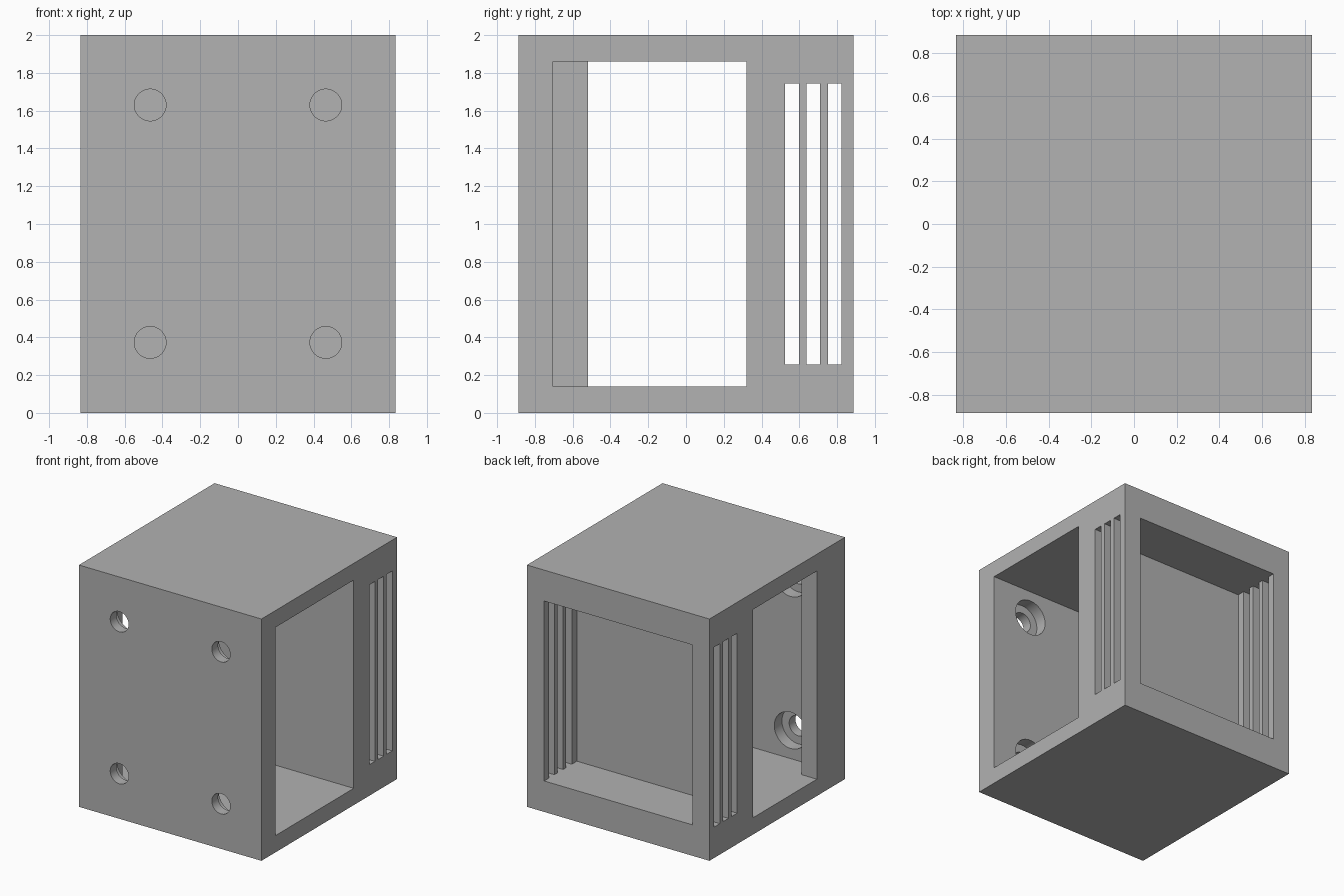
import bpy
import bmesh
from math import pi
from mathutils import Matrix, Vector

if "Cube" in bpy.data.objects:
    bpy.data.objects.remove(bpy.data.objects["Cube"], do_unlink=True)

# Single grey plastic
grey = bpy.data.materials.new("grey_plastic")
grey.use_nodes = True
colour = (0.445, 0.445, 0.445, 1)
grey.diffuse_color = colour
grey.node_tree.nodes["Principled BSDF"].inputs["Base Color"].default_value = colour


def finish(name, bm):
    mesh = bpy.data.meshes.new(name)
    bm.to_mesh(mesh)
    bm.free()
    mesh.materials.append(grey)
    obj = bpy.data.objects.new(name, mesh)
    bpy.context.collection.objects.link(obj)
    return obj


def box(name, x, y, z):
    """Box spanning the given (low, high) ranges."""
    bm = bmesh.new()
    bmesh.ops.create_cube(bm, size=1)
    low, high = (Vector(c) for c in zip(x, y, z))
    bmesh.ops.scale(bm, vec=high - low, verts=bm.verts)
    bmesh.ops.translate(bm, vec=(low + high) / 2, verts=bm.verts)
    return finish(name, bm)


def bore(name, x, z, radius, y):
    """Cylinder along y spanning the given (low, high) range."""
    bm = bmesh.new()
    place = Matrix.Translation((x, sum(y) / 2, z)) @ Matrix.Rotation(pi / 2, 4, "X")
    bmesh.ops.create_cone(bm, cap_ends=True, segments=64, radius1=radius,
                          radius2=radius, depth=y[1] - y[0], matrix=place)
    return finish(name, bm)


W, D, H = 0.835, 0.886, 2.0
FRONT = -0.704            # inner face of the front wall
PARTITION = 0.32          # front face of the dividing wall
TALL = (0.139, H - 0.139)
SHORT = (0.256, H - 0.256)

housing = box("housing", (-W, W), (-D, D), (0, H))

# Front chamber open on one side, with a narrower window on the other
cutters = [
    box("front_chamber", (-0.692, 1), (FRONT, PARTITION), TALL),
    box("side_window", (-1, -0.5), (-0.518, PARTITION), TALL),
    box("back_chamber", (-0.678, 0.678), (0.458, 1), SHORT),
]

# Vent slots through both side walls
for i in range(3):
    y = 0.524 + i * 0.1135
    cutters.append(box("vent_slot", (-1, 1), (y, y + 0.073), SHORT))

# Counterbored mounting holes in the front wall
for x in (-0.465, 0.465):
    for z in (0.373, 1.63):
        cutters.append(bore("screw_hole", x, z, 0.084, (-1, -0.6)))
        cutters.append(bore("counterbore", x, z, 0.15, (FRONT - 0.1, -0.6)))

for cutter in cutters:
    cutter.hide_render = True
    cut = housing.modifiers.new(cutter.name, "BOOLEAN")
    cut.operation = "DIFFERENCE"
    cut.solver = "EXACT"
    cut.object = cutter

# Bake the cuts and drop the cutters
bpy.context.view_layer.update()
evaluated = housing.evaluated_get(bpy.context.evaluated_depsgraph_get())
baked = bpy.data.meshes.new_from_object(evaluated)
housing.modifiers.clear()
housing.data = baked
for cutter in cutters:
    bpy.data.objects.remove(cutter, do_unlink=True)

bpy.ops.object.select_all(action="DESELECT")
housing.select_set(True)
bpy.context.view_layer.objects.active = housing
bpy.ops.object.shade_smooth_by_angle()
